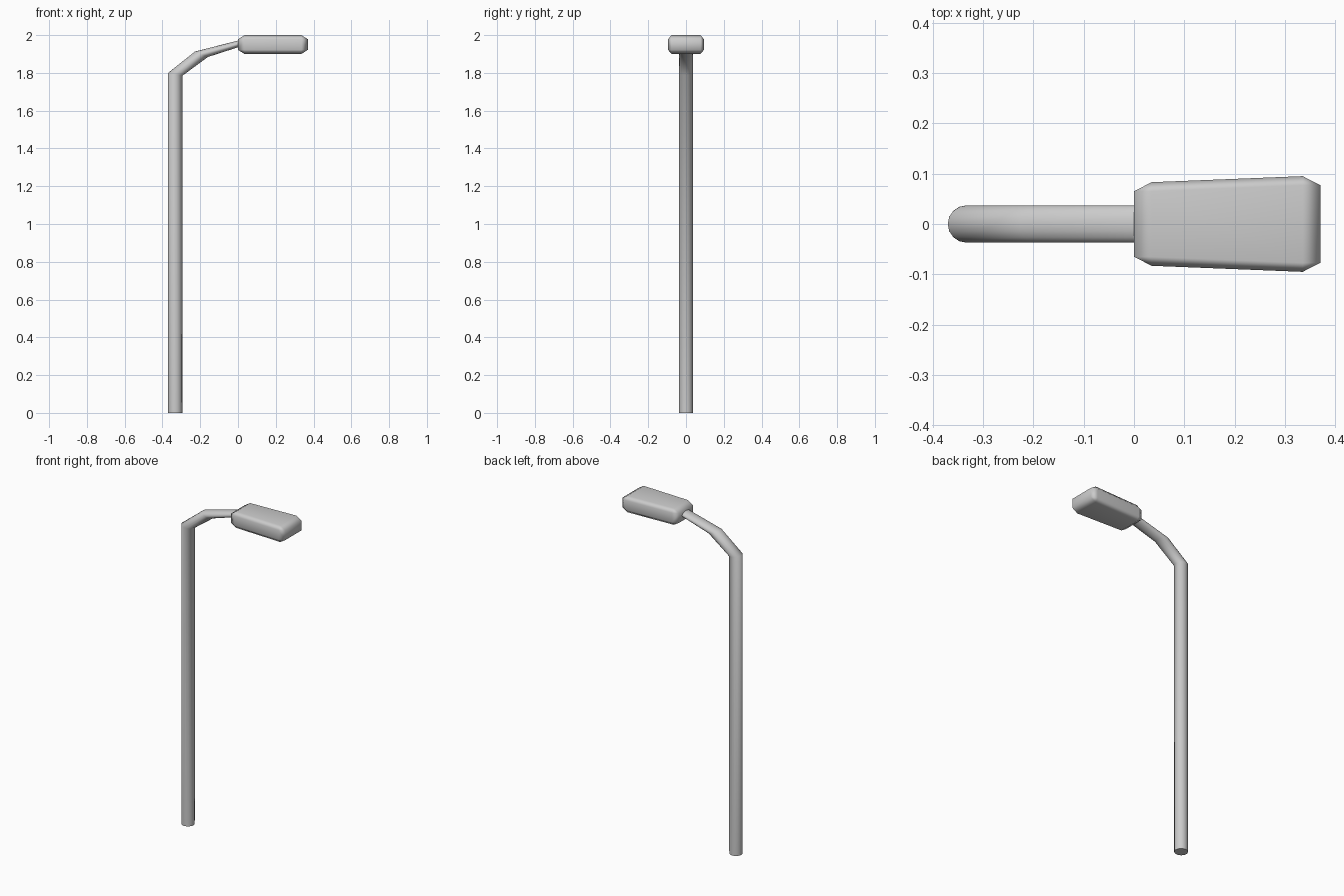
import bpy, bmesh, math
from itertools import product

if "Cube" in bpy.data.objects:
    bpy.data.objects.remove(bpy.data.objects["Cube"])


def finish(name, bm, angle):
    bmesh.ops.recalc_face_normals(bm, faces=bm.faces)
    me = bpy.data.meshes.new(name)
    bm.to_mesh(me)
    bm.free()
    ob = bpy.data.objects.new(name, me)
    bpy.context.collection.objects.link(ob)
    bpy.ops.object.select_all(action='DESELECT')
    bpy.context.view_layer.objects.active = ob
    ob.select_set(True)
    bpy.ops.object.shade_smooth_by_angle(angle=math.radians(angle))
    return ob


# Pole and curved arm: each ring is given by its outer and inner (x, z) points
SIDES, HALF_WIDTH = 16, 0.037
rings = [((-0.37, 0.0), (-0.295, 0.0)),
         ((-0.37, 1.80), (-0.293, 1.786)),
         ((-0.228, 1.913), (-0.16, 1.884)),
         ((0.02, 1.976), (0.02, 1.942))]
bm = bmesh.new()
loops = []
for (xo, zo), (xi, zi) in rings:
    loop = []
    for i in range(SIDES):
        a = 2 * math.pi * i / SIDES
        t = (1 - math.cos(a)) / 2
        loop.append(bm.verts.new((xo + (xi - xo) * t, HALF_WIDTH * math.sin(a),
                                  zo + (zi - zo) * t)))
    loops.append(loop)
for lower, upper in zip(loops, loops[1:]):
    for i in range(SIDES):
        j = (i + 1) % SIDES
        bm.faces.new((lower[i], lower[j], upper[j], upper[i]))
bm.faces.new(loops[0])
bm.faces.new(loops[-1])
finish("pole_and_arm", bm, 60)

# Lamp head: tapered box with chamfered edges, wider at the far end
BX, BY, BZ = 0.035, 0.018, 0.022
bm = bmesh.new()
for (x, sx, hy), sy, sz in product(((0.0, 1, 0.083), (0.37, -1, 0.095)), (-1, 1), (-1, 1)):
    y, z = sy * hy, 1.95 + sz * 0.05
    xb, yb, zb = x + sx * BX, y - sy * BY, z - sz * BZ
    for p in ((x, yb, zb), (xb, y, zb), (xb, yb, z)):
        bm.verts.new(p)
bmesh.ops.convex_hull(bm, input=bm.verts)
bmesh.ops.dissolve_limit(bm, angle_limit=math.radians(1), verts=bm.verts, edges=bm.edges)
head = finish("lamp_head", bm, 80)
head.modifiers.new("soft_edges", 'WEIGHTED_NORMAL')
